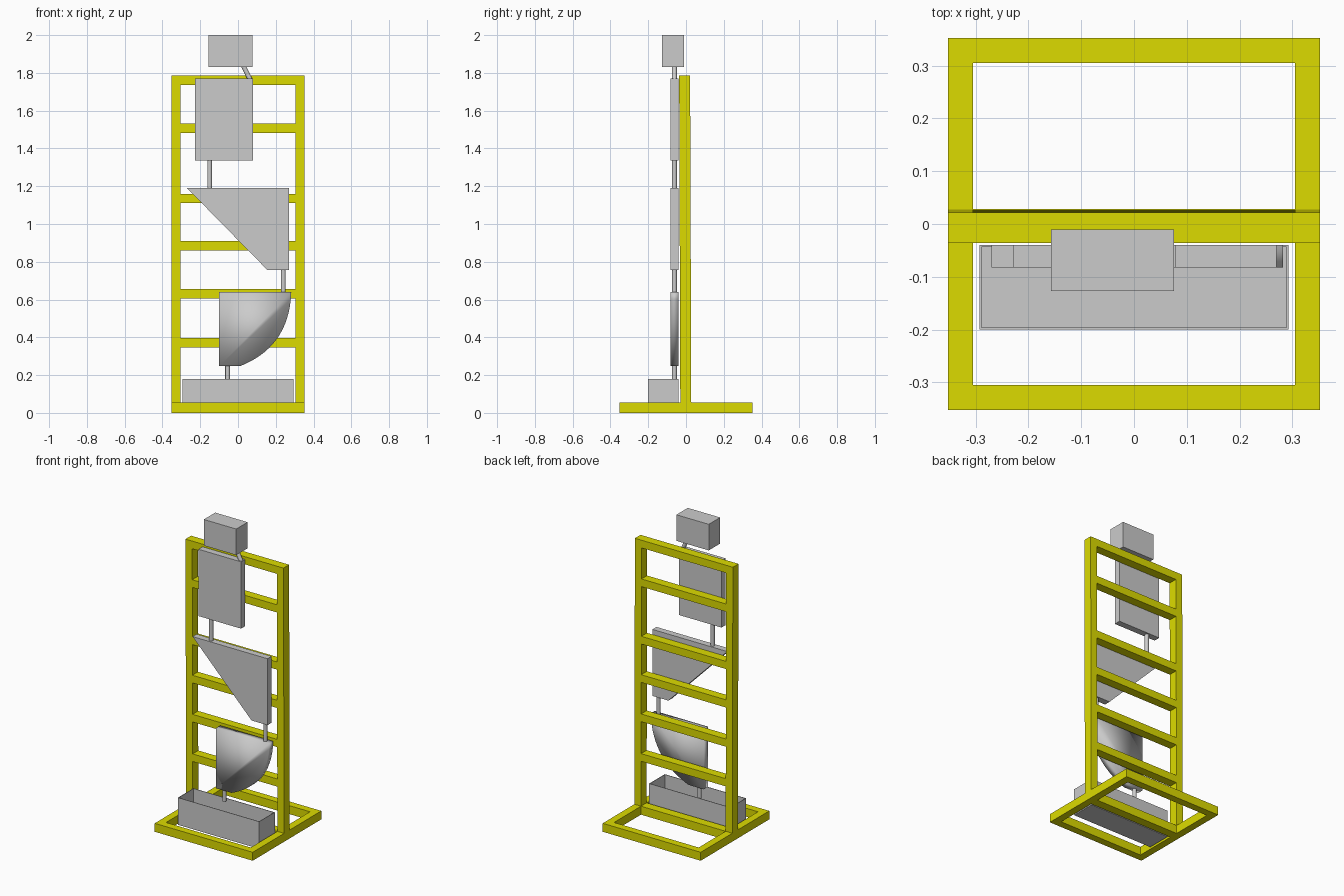
import bpy, bmesh
from mathutils import Vector

if "Cube" in bpy.data.objects:
    bpy.data.objects.remove(bpy.data.objects["Cube"])

yellow = bpy.data.materials.new("yellow_paint")
yellow.diffuse_color = (0.72, 0.71, 0.0, 1)
yellow.use_nodes = True
yellow.node_tree.nodes["Principled BSDF"].inputs["Base Color"].default_value = yellow.diffuse_color


def finish(bm, name, mat=None, smooth=False):
    bmesh.ops.recalc_face_normals(bm, faces=bm.faces)
    me = bpy.data.meshes.new(name)
    bm.to_mesh(me)
    bm.free()
    if mat:
        me.materials.append(mat)
    if smooth:
        me.shade_smooth()
    ob = bpy.data.objects.new(name, me)
    bpy.context.collection.objects.link(ob)
    return ob


def box(name, x, y, z, mat=None, lean=0.0):
    """Box from ranges; lean shifts y in proportion to height."""
    bm = bmesh.new()
    bmesh.ops.create_cube(bm, size=1)
    for v in bm.verts:
        zz = z[v.co.z > 0]
        v.co = (x[v.co.x > 0], y[v.co.y > 0] + lean * zz, zz)
    return finish(bm, name, mat)


def plate(name, pts, y=(-0.082, -0.04), smooth=False):
    """Extrude an x-z outline along y."""
    bm = bmesh.new()
    f = bm.faces.new([bm.verts.new((px, y[0], pz)) for px, pz in pts])
    ext = bmesh.ops.extrude_face_region(bm, geom=[f])
    # extrusion keeps the first face as the front cap
    for g in ext["geom"]:
        if isinstance(g, bmesh.types.BMVert):
            g.co.y = y[1]
    if not any(all(abs(v.co.y - y[0]) < 1e-6 for v in q.verts) for q in bm.faces):
        bm.faces.new([v for v in bm.verts if abs(v.co.y - y[0]) < 1e-6])
    return finish(bm, name, None, smooth)


def pipe(name, a, b, r=0.0125):
    a, b = Vector(a), Vector(b)
    bpy.ops.mesh.primitive_cylinder_add(vertices=24, radius=r, depth=(b - a).length,
                                        location=(a + b) / 2)
    ob = bpy.context.object
    ob.name = name
    ob.rotation_euler = (b - a).to_track_quat('Z', 'Y').to_euler()
    bpy.ops.object.shade_smooth_by_angle()


# base frame
W, I, H = 0.353, 0.305, 0.055
for s, n in ((-1, "front"), (1, "back")):
    box("base_bar_" + n, (-W, W), sorted((s * I, s * W)), (0, H), yellow)
for s, n in ((-1, "left"), (1, "right")):
    xs = sorted((s * I, s * W))
    box("base_side_" + n, xs, (-I, I), (0, H), yellow)
    # uprights, leaning very slightly forward
    box("upright_" + n, xs, (-0.03, 0.028), (0, 1.785), yellow, -0.0035)
box("base_bar_middle", (-I, I), (-0.03, 0.028), (0, H), yellow)

# rungs
for i, z in enumerate((0.347, 0.605, 0.86, 1.11, 1.483, 1.735)):
    box(f"rung_{i + 1}", (-I, I), (-0.03, 0.028), (z, z + 0.05), yellow, -0.0035)

# hanging tanks
box("top_tank", (-0.157, 0.076), (-0.127, -0.01), (1.83, 2.0))
box("upper_panel", (-0.228, 0.079), (-0.082, -0.04), (1.335, 1.77))
plate("slanted_tank", [(-0.27, 1.19), (0.155, 0.757), (0.27, 0.757), (0.27, 1.19)])

# curved tank: straight left side, curved right side
ctrl = [Vector(p) for p in ((0.01, 0.247), (0.17, 0.31), (0.275, 0.43), (0.282, 0.64))]
curve = []
for k in range(17):
    t = k / 16
    p = (ctrl[0] * (1 - t)**3 + ctrl[1] * 3 * t * (1 - t)**2
         + ctrl[2] * 3 * t * t * (1 - t) + ctrl[3] * t**3)
    curve.append((p.x, p.y))
plate("curved_tank", [(-0.1, 0.64), (-0.1, 0.247)] + curve, smooth=True)

# connecting pipes
Y = -0.061
pipe("pipe_top", (0.027, Y, 1.84), (0.066, Y, 1.762))
pipe("pipe_upper", (-0.15, Y, 1.19), (-0.15, Y, 1.335))
pipe("pipe_middle", (0.24, Y, 0.64), (0.24, Y, 0.757))
pipe("pipe_lower", (-0.055, Y, 0.17), (-0.055, Y, 0.25))

# open catch tray
bm = bmesh.new()
bmesh.ops.create_cube(bm, size=1)
for v in bm.verts:
    v.co = (v.co.x * 0.586, v.co.y * 0.16 - 0.12, 0.003 if v.co.z < 0 else 0.18)
top = [f for f in bm.faces if all(v.co.z > 0.1 for v in f.verts)][0]
inset = bmesh.ops.inset_region(bm, faces=[top], thickness=0.005)
down = bmesh.ops.extrude_face_region(bm, geom=[top])
for g in down["geom"]:
    if isinstance(g, bmesh.types.BMVert):
        g.co.z = 0.008
if top.is_valid:
    bmesh.ops.delete(bm, geom=[top], context='FACES_ONLY')
finish(bm, "catch_tray")
